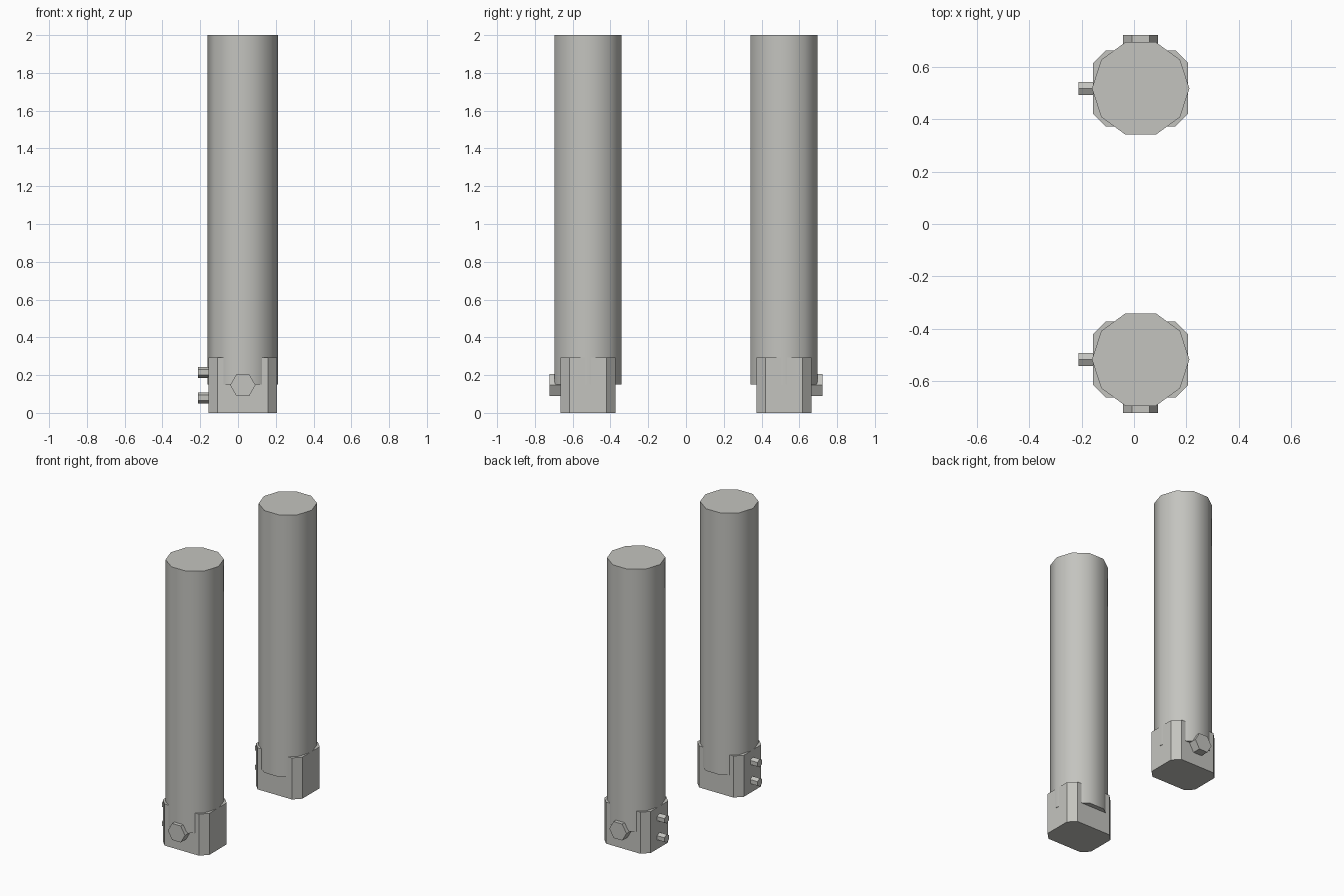
import bpy
import math
from mathutils import Vector

if "Cube" in bpy.data.objects:
    bpy.data.objects.remove(bpy.data.objects["Cube"])

CX, CY = 0.0255, 0.519      # axis of each post (mirrored in y)

grey = bpy.data.materials.new("warm_grey")
grey.diffuse_color = (0.55, 0.55, 0.52, 1)
grey.use_nodes = True
grey.node_tree.nodes["Principled BSDF"].inputs["Base Color"].default_value = grey.diffuse_color


def prism(name, profile, origin, u, v, axis, length):
    """Extrude a closed 2D profile, drawn in the u-v plane, along an axis."""
    o, u, v, axis = (Vector(t) for t in (origin, u, v, axis))
    n = len(profile)
    base = [o + u * a + v * b for a, b in profile]
    verts = base + [p + axis * length for p in base]
    faces = [tuple(reversed(range(n))), tuple(range(n, 2 * n))]
    faces += [(i, (i + 1) % n, (i + 1) % n + n, i + n) for i in range(n)]
    if u.cross(v).dot(axis) < 0:
        faces = [f[::-1] for f in faces]
    mesh = bpy.data.meshes.new(name)
    mesh.from_pydata(verts, [], faces)
    mesh.materials.append(grey)
    ob = bpy.data.objects.new(name, mesh)
    bpy.context.collection.objects.link(ob)
    return ob


def ngon(sides, radius, start=0.0):
    return [(radius * math.cos(start + math.tau * i / sides),
             radius * math.sin(start + math.tau * i / sides)) for i in range(sides)]


def chamfered(hx, hy, c):
    return [(hx, -hy + c), (hx, hy - c), (hx - c, hy), (-hx + c, hy),
            (-hx, hy - c), (-hx, -hy + c), (-hx + c, -hy), (hx - c, -hy)]


X, Y, Z = (1, 0, 0), (0, 1, 0), (0, 0, 1)

for side, s in (("front", -1), ("back", 1)):
    cy = s * CY
    # ten-sided post with smooth sides
    post = prism(f"{side}_post", ngon(10, 0.1865), (CX, cy, 0.15), X, Y, Z, 1.85)
    for ob in bpy.context.selected_objects:
        ob.select_set(False)
    post.select_set(True)
    bpy.context.view_layer.objects.active = post
    bpy.ops.object.shade_smooth_by_angle(angle=math.radians(40))

    # chamfered foot block
    prism(f"{side}_foot", chamfered(0.1815, 0.145, 0.048), (CX, cy, 0), X, Y, Z, 0.293)

    # large hex bolt on the outer face
    prism(f"{side}_large_bolt", ngon(6, 0.067), (CX, s * 0.64, 0.147),
          X, Z, (0, s, 0), 0.083)

    # two small hex bolts on the left face
    for label, z in (("lower", 0.08), ("upper", 0.215)):
        prism(f"{side}_{label}_small_bolt", ngon(6, 0.029, math.pi / 2),
              (-0.13, cy, z), Y, Z, (-1, 0, 0), 0.083)
